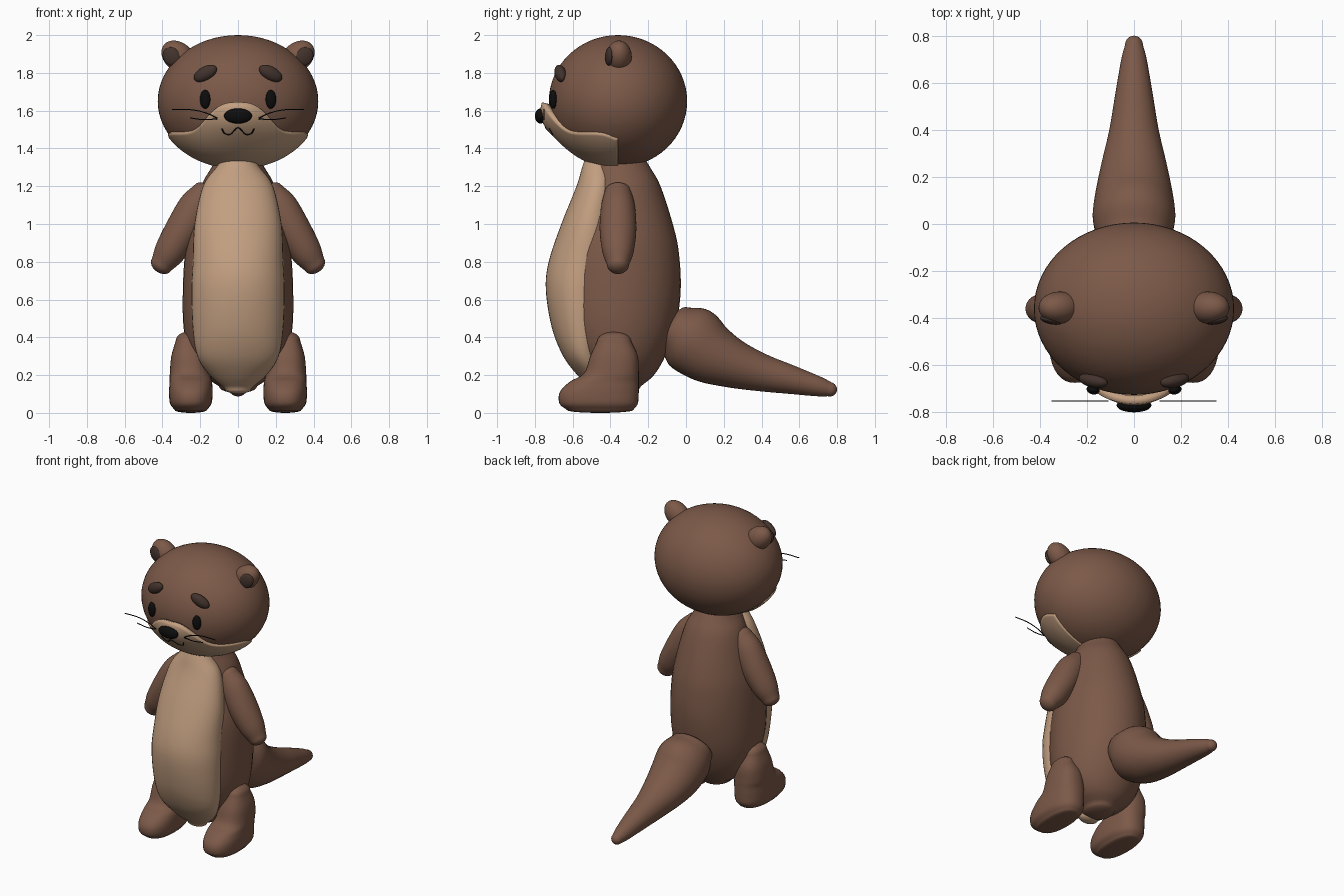
import bpy, bmesh
from math import sin, cos, pi, exp, asin, radians, copysign
from mathutils import Vector

cube = bpy.data.objects.get("Cube")
if cube:
    bpy.data.objects.remove(cube)


def material(name, rgb):
    m = bpy.data.materials.new(name)
    m.use_nodes = True
    m.diffuse_color = (*rgb, 1)
    m.node_tree.nodes["Principled BSDF"].inputs["Base Color"].default_value = (*rgb, 1)
    return m


FUR = material("brown_fur", (0.2, 0.1, 0.065))
CREAM = material("tan_fur", (0.55, 0.35, 0.22))
DARK = material("dark_brown", (0.055, 0.032, 0.025))
BLACK = material("black", (0.004, 0.004, 0.004))


def finish(name, bm, mat):
    bmesh.ops.recalc_face_normals(bm, faces=bm.faces)
    for f in bm.faces:
        f.smooth = True
    mesh = bpy.data.meshes.new(name)
    bm.to_mesh(mesh)
    bm.free()
    mesh.materials.append(mat)
    ob = bpy.data.objects.new(name, mesh)
    bpy.context.collection.objects.link(ob)
    return ob


def spline(rows, steps=5):
    """Catmull-Rom interpolation of control rows."""
    rows = [Vector(r) for r in rows]
    out = []
    for i in range(len(rows) - 1):
        b, c = rows[i], rows[i + 1]
        a = rows[i - 1] if i else b * 2 - c
        d = rows[i + 2] if i + 2 < len(rows) else c * 2 - b
        for s in range(steps):
            t = s / steps
            out.append(b + (c - a) * (t / 2) + (a * 2 - b * 5 + c * 4 - d) * (t * t / 2)
                       + (b * 3 - a - c * 3 + d) * (t ** 3 / 2))
    return out + [rows[-1]]


def loft(name, rows, ref, mat, caps, axis=None, power=2, segs=40):
    """Skin rings (x, y, z, radius along ref, other radius) and round both ends."""
    rows = spline(rows)
    ref = Vector(ref)
    pos = [Vector(r[:3]) for r in rows]
    tans = [Vector(axis) if axis else
            (pos[min(i + 1, len(pos) - 1)] - pos[max(i - 1, 0)]).normalized()
            for i in range(len(pos))]
    rings = [(p, t, r[3], r[4]) for p, t, r in zip(pos, tans, rows)]

    def cap(ring, length):
        p, t, a, b = ring
        angles = [k / 6 * pi / 2 for k in range(1, 6)]
        return [(p + t * length * sin(g), t, a * cos(g), b * cos(g)) for g in angles], p + t * length

    start, pole0 = cap(rings[0], -caps[0])
    end, pole1 = cap(rings[-1], caps[1])
    bm = bmesh.new()
    loops = []
    for p, t, a, b in start[::-1] + rings + end:
        v = t.cross(ref).normalized()
        loop = []
        for k in range(segs):
            g = 2 * pi * k / segs
            cu, cv = (copysign(abs(q) ** (2 / power), q) for q in (cos(g), sin(g)))
            loop.append(bm.verts.new(p + ref * a * cu + v * b * cv))
        loops.append(loop)
    for lo, hi in zip(loops, loops[1:]):
        for k in range(segs):
            n = (k + 1) % segs
            bm.faces.new((lo[k], lo[n], hi[n], hi[k]))
    for loop, pole in ((loops[0], pole0), (loops[-1], pole1)):
        tip = bm.verts.new(pole)
        for k in range(segs):
            bm.faces.new((loop[k], loop[(k + 1) % segs], tip))
    return finish(name, bm, mat)


def stack(name, rows, mat, caps, power=2):
    """Level rings given as (x, z, front, back, half width)."""
    rings = [(x, (f + b) / 2, z, w, (b - f) / 2) for x, z, f, b, w in rows]
    return loft(name, rings, (1, 0, 0), mat, caps, (0, 0, 1), power)


def ball(name, loc, radii, mat, tilt=0, turn=0, segs=32):
    bm = bmesh.new()
    bmesh.ops.create_uvsphere(bm, u_segments=segs, v_segments=segs // 2, radius=1)
    ob = finish(name, bm, mat)
    ob.location, ob.scale = loc, radii
    ob.rotation_euler = (0, radians(tilt), radians(turn))
    return ob


def line(name, points, radius):
    cu = bpy.data.curves.new(name, "CURVE")
    cu.dimensions = "3D"
    cu.bevel_depth, cu.bevel_resolution = radius, 1
    cu.use_fill_caps = True
    pts = spline(points)
    sp = cu.splines.new("POLY")
    sp.points.add(len(pts) - 1)
    for p, co in zip(sp.points, pts):
        p.co = (*co, 1)
    cu.materials.append(BLACK)
    ob = bpy.data.objects.new(name, cu)
    bpy.context.collection.objects.link(ob)


# Head
HEAD = Vector((0, -0.36, 1.65))
RX, RY, RZ = 0.425, 0.366, 0.35
ball("head", HEAD, (RX, RY, RZ), FUR, segs=64)


# Muzzle: a shell over the lower front of the head, swelling under the nose
def swell(x, z):
    return 0.045 * exp(-(x / 0.16) ** 2 - ((z - 1.56) / 0.12) ** 2)


def muzzle_y(x, z):
    k = 1 - (x / RX) ** 2 - ((z - HEAD.z) / RZ) ** 2
    return HEAD.y - RY * 1.025 * max(k, 0) ** 0.5 - swell(x, z)


bm = bmesh.new()
cols, rows = 64, 24
grid = []
for i in range(cols + 1):
    a = (i / cols - 0.5) * pi
    top = 1.485 + 0.16 * exp(-abs(RX * sin(a) / 0.19) ** 3) - 0.03 * abs(sin(a)) ** 60
    e1 = asin((top - HEAD.z) / RZ)
    column = []
    for j in range(rows + 1):
        e = -pi / 2 + 0.02 + (e1 + pi / 2 - 0.02) * j / rows
        p = HEAD + Vector((RX * sin(a) * cos(e), -RY * cos(a) * cos(e), RZ * sin(e))) * 1.025
        p.y -= swell(p.x, p.z)
        column.append(bm.verts.new(p))
    grid.append(column)
for l, r in zip(grid, grid[1:]):
    for j in range(rows):
        bm.faces.new((l[j], r[j], r[j + 1], l[j + 1]))
muzzle = finish("muzzle", bm, CREAM)
shell = muzzle.modifiers.new("thickness", "SOLIDIFY")
shell.thickness, shell.offset = 0.035, -1

# Nose and mouth
ball("nose", (0, -0.77, 1.572), (0.074, 0.03, 0.04), BLACK)
mouth = [(-0.085, 1.505), (-0.07, 1.48), (-0.04, 1.475), (0, 1.51),
         (0.04, 1.475), (0.07, 1.48), (0.085, 1.505)]
line("mouth", [(x, muzzle_y(x, z) - 0.001, z) for x, z in mouth], 0.004)

# Body and belly
stack("body", [(0, 0.14, -0.46, -0.24, 0.1), (0, 0.2, -0.51, -0.17, 0.185),
               (0, 0.3, -0.6, -0.11, 0.255), (0, 0.45, -0.67, -0.055, 0.288),
               (0, 0.65, -0.69, -0.028, 0.292), (0, 0.85, -0.67, -0.038, 0.28),
               (0, 1.0, -0.61, -0.07, 0.25), (0, 1.2, -0.53, -0.135, 0.195),
               (0, 1.3, -0.51, -0.19, 0.14), (0, 1.38, -0.48, -0.24, 0.1)], FUR, (0.035, 0.02))
stack("belly", [(0, 0.13, -0.5, -0.4, 0.07), (0, 0.2, -0.575, -0.4, 0.15),
                (0, 0.3, -0.65, -0.43, 0.215), (0, 0.45, -0.71, -0.4, 0.24),
                (0, 0.65, -0.742, -0.38, 0.246), (0, 0.8, -0.727, -0.36, 0.24),
                (0, 1.0, -0.66, -0.36, 0.23), (0, 1.2, -0.58, -0.36, 0.185),
                (0, 1.3, -0.55, -0.38, 0.115), (0, 1.36, -0.53, -0.4, 0.07)],
      CREAM, (0.03, 0.02))

# Tail
loft("tail", [(0, -0.06, 0.45, 0.15, 0.13), (0, 0.02, 0.395, 0.175, 0.18),
              (0, 0.12, 0.32, 0.166, 0.165), (0, 0.25, 0.26, 0.14, 0.13),
              (0, 0.4, 0.213, 0.105, 0.1), (0, 0.55, 0.177, 0.08, 0.077),
              (0, 0.7, 0.14, 0.054, 0.053), (0, 0.76, 0.125, 0.038, 0.038)],
     (1, 0, 0), FUR, (0.05, 0.04))

# Paired parts
for side, s in (("left", 1), ("right", -1)):
    loft(side + "_arm", [(s * 0.17, -0.36, 1.17, 0.07, 0.07), (s * 0.22, -0.36, 1.09, 0.09, 0.095),
                         (s * 0.29, -0.36, 0.97, 0.097, 0.095), (s * 0.36, -0.36, 0.855, 0.083, 0.083),
                         (s * 0.405, -0.36, 0.785, 0.058, 0.06)], (0, 1, 0), FUR, (0.04, 0.045))
    stack(side + "_leg", [(s * 0.25, 0.015, -0.63, -0.28, 0.085), (s * 0.25, 0.05, -0.67, -0.255, 0.11),
                          (s * 0.25, 0.11, -0.668, -0.25, 0.115), (s * 0.25, 0.165, -0.615, -0.25, 0.112),
                          (s * 0.255, 0.21, -0.54, -0.25, 0.106), (s * 0.26, 0.3, -0.507, -0.255, 0.093),
                          (s * 0.265, 0.38, -0.47, -0.29, 0.065)], FUR, (0.015, 0.05), 2.4)
    ball(side + "_ear", (s * 0.315, -0.355, 1.885), (0.1, 0.068, 0.075), FUR, -s * 40)
    ball(side + "_inner_ear", (s * 0.352, -0.408, 1.887), (0.052, 0.018, 0.045), DARK, -s * 50, s * 12)
    ball(side + "_brow", (s * 0.173, -0.665, 1.797), (0.068, 0.03, 0.037), DARK, s * 28, s * 12)
    ball(side + "_eye", (s * 0.174, -0.704, 1.66), (0.028, 0.02, 0.05), BLACK, 0, s * 15)
    line(side + "_upper_whisker", [(s * 0.11, -0.752, 1.56), (s * 0.17, -0.752, 1.588),
                                   (s * 0.25, -0.752, 1.605), (s * 0.35, -0.752, 1.605)], 0.003)
    line(side + "_lower_whisker", [(s * 0.11, -0.752, 1.557), (s * 0.18, -0.752, 1.552),
                                   (s * 0.255, -0.752, 1.562)], 0.003)
